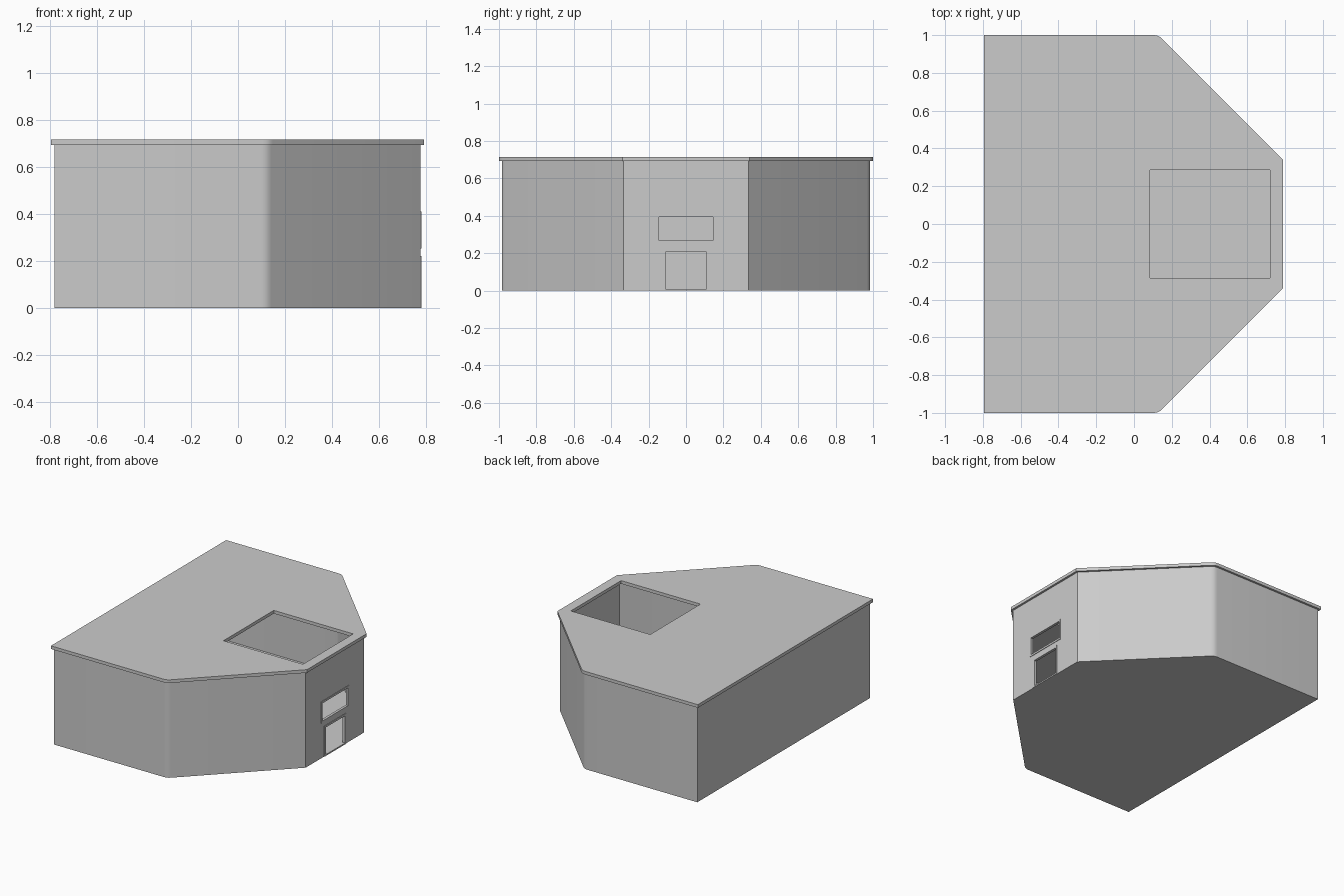
import bpy, bmesh, math

if "Cube" in bpy.data.objects:
    bpy.data.objects.remove(bpy.data.objects["Cube"])

def mesh_object(name, bm):
    bmesh.ops.recalc_face_normals(bm, faces=bm.faces[:])
    me = bpy.data.meshes.new(name)
    bm.to_mesh(me)
    bm.free()
    ob = bpy.data.objects.new(name, me)
    bpy.context.collection.objects.link(ob)
    return ob

def outline(d):
    """Floor plan inset by d, with softly rounded shoulders."""
    y, x0, x1 = 1 - d, -0.795 + d, 0.79 - d
    s = 1.13 - math.sqrt(2) * d
    c, r = s - y, 0.025
    a, b = (c - r, y), (c + r * 0.7, y - r * 0.7)
    half = [(x0, y), a]
    for t in (0.33, 0.67):
        half.append(tuple((1-t)**2 * a[i] + 2*t*(1-t) * (c, y)[i] + t*t * b[i] for i in (0, 1)))
    half += [b, (x1, s - x1)]
    return half + [(x, -v) for x, v in reversed(half)]

def prism(name, pts, z0, z1):
    bm = bmesh.new()
    f = bm.faces.new([bm.verts.new((x, y, z0)) for x, y in pts])
    ext = bmesh.ops.extrude_face_region(bm, geom=[f])
    vs = [g for g in ext["geom"] if isinstance(g, bmesh.types.BMVert)]
    bmesh.ops.translate(bm, verts=vs, vec=(0, 0, z1 - z0))
    return mesh_object(name, bm)

def box(name, x0, x1, y0, y1, z0, z1):
    return prism(name, [(x0, y0), (x1, y0), (x1, y1), (x0, y1)], z0, z1)

def cut(ob, cutter):
    cutter.hide_render = True
    m = ob.modifiers.new("cut", 'BOOLEAN')
    m.operation, m.solver, m.object = 'DIFFERENCE', 'EXACT', cutter
    bpy.context.view_layer.objects.active = ob
    bpy.ops.object.modifier_apply(modifier=m.name)
    bpy.data.objects.remove(cutter)

def smooth(ob):
    bpy.ops.object.select_all(action='DESELECT')
    ob.select_set(True)
    bpy.context.view_layer.objects.active = ob
    bpy.ops.object.shade_smooth_by_angle(angle=math.radians(30))

# Hollow walls with a thin floor
walls = prism("walls", outline(0.015), 0, 0.692)
cut(walls, prism("room_cutter", outline(0.03), 0.008, 0.9))

# Roof slab with skylight opening
roof = prism("roof", outline(0), 0.692, 0.715)
cut(roof, box("skylight_cutter", 0.085, 0.72, -0.287, 0.287, 0.6, 0.8))

# Window and door openings with slightly raised frames
def framed_opening(name, hw, z0, z1, rim, sill):
    cut(walls, box("opening_cutter", 0.7, 0.85, -hw, hw, z0, z1))
    frame = box(name, 0.762, 0.779, -hw - rim, hw + rim, z0 - sill, z1 + rim)
    cut(frame, box("frame_cutter", 0.7, 0.85, -hw, hw, z0, z1))

framed_opening("window_frame", 0.145, 0.267, 0.395, 0.014, 0.014)
framed_opening("door_frame", 0.11, 0.01, 0.206, 0.014, 0.01)

smooth(walls)
smooth(roof)
